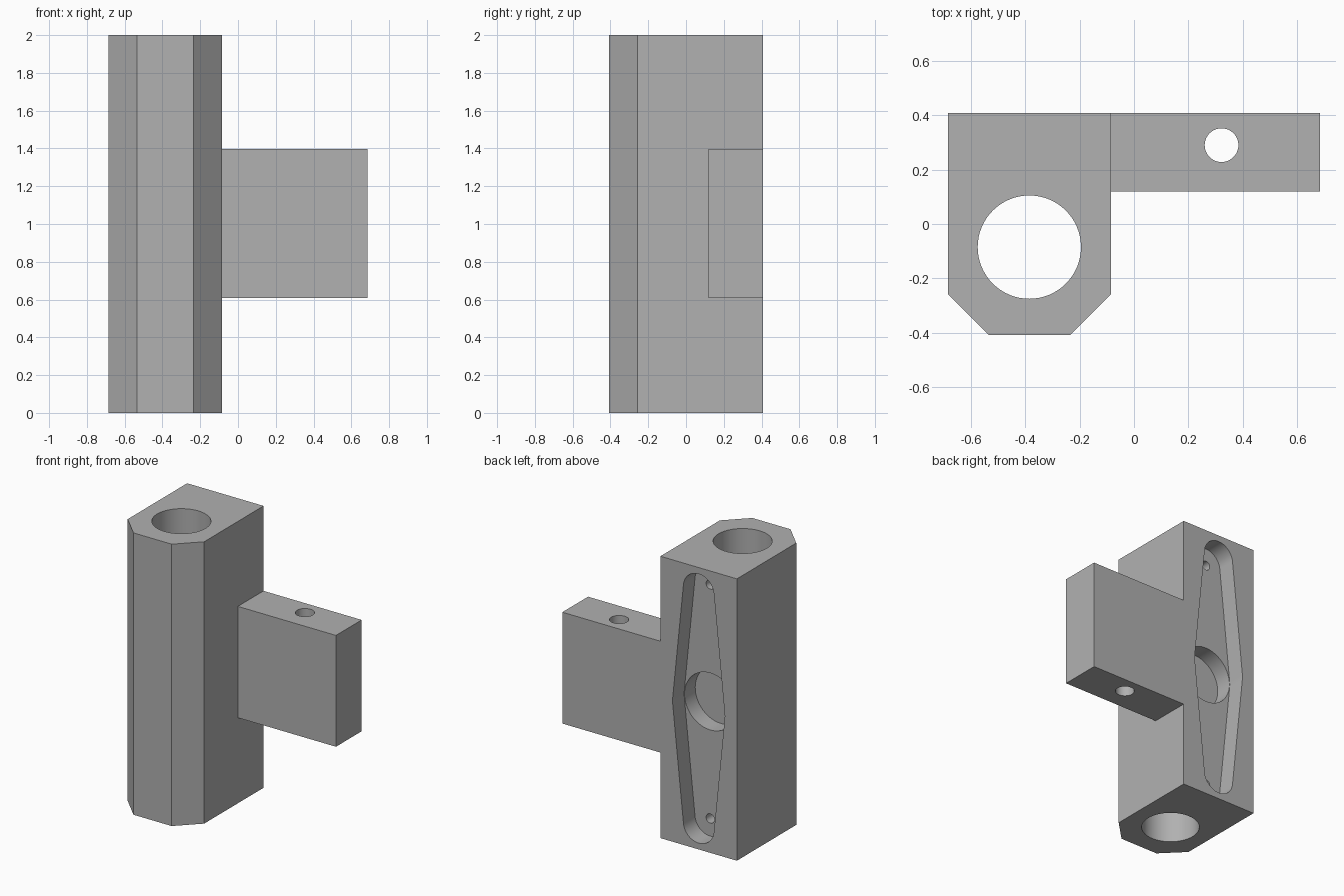
import bpy, bmesh
from math import sin, cos, pi, asin, radians
from mathutils import Vector

cube = bpy.data.objects.get("Cube")
if cube:
    bpy.data.objects.remove(cube, do_unlink=True)

gray = bpy.data.materials.new("plain gray")
gray.use_nodes = True
color = (0.44, 0.44, 0.44, 1)
gray.diffuse_color = color
gray.node_tree.nodes["Principled BSDF"].inputs["Base Color"].default_value = color


def prism(name, outline, direction):
    """Extrude a closed 3D outline along a direction."""
    bm = bmesh.new()
    face = bm.faces.new([bm.verts.new(p) for p in outline])
    new = bmesh.ops.extrude_face_region(bm, geom=[face])["geom"]
    moved = [v for v in new if isinstance(v, bmesh.types.BMVert)]
    bmesh.ops.translate(bm, verts=moved, vec=Vector(direction))
    bmesh.ops.recalc_face_normals(bm, faces=bm.faces)
    mesh = bpy.data.meshes.new(name)
    bm.to_mesh(mesh)
    bm.free()
    mesh.materials.append(gray)
    ob = bpy.data.objects.new(name, mesh)
    bpy.context.collection.objects.link(ob)
    return ob


def arc(cx, cy, r, start, end, steps):
    return [(cx + r * cos(start + (end - start) * i / steps),
             cy + r * sin(start + (end - start) * i / steps)) for i in range(steps + 1)]


def circle(cx, cy, r, steps=64):
    return arc(cx, cy, r, 0, 2 * pi, steps)[:-1]


def combine(target, tool, operation):
    tool.hide_render = True
    bpy.context.view_layer.objects.active = target
    mod = target.modifiers.new(operation.lower(), "BOOLEAN")
    mod.operation, mod.solver, mod.object = operation, "EXACT", tool
    bpy.ops.object.modifier_apply(modifier=mod.name)
    bpy.data.objects.remove(tool, do_unlink=True)


def cut_down(name, outline):
    combine(body, prism(name, [(x, y, -0.1) for x, y in outline], (0, 0, 2.2)), "DIFFERENCE")


def cut_back(name, outline, near, far):
    combine(body, prism(name, [(x, near, z) for x, z in outline], (0, far - near, 0)), "DIFFERENCE")


LEFT, RIGHT, BACK, FRONT = -0.685, -0.085, 0.408, -0.408
MID, CHAMFER = -0.385, 0.15

# Upright block with two chamfered front corners
profile = [(LEFT, BACK), (LEFT, FRONT + CHAMFER), (LEFT + CHAMFER, FRONT),
           (RIGHT - CHAMFER, FRONT), (RIGHT, FRONT + CHAMFER), (RIGHT, BACK)]
body = prism("bracket_body", [(x, y, 0) for x, y in profile], (0, 0, 2))

# Side arm, flush with the back
arm = prism("side_arm", [(RIGHT - 0.08, 0.12, 0.607), (0.685, 0.12, 0.607),
                         (0.685, BACK, 0.607), (RIGHT - 0.08, BACK, 0.607)], (0, 0, 0.79))
combine(body, arm, "UNION")

# Vertical bore and arm pin hole
cut_down("bore", circle(MID, -0.085, 0.19))
cut_down("pin_hole", circle(0.322, 0.29, 0.062, 48))

# Tapered pocket: tangent hull of a wide middle circle and two end circles
wide, narrow, reach, floor = 0.205, 0.12, 0.835, BACK - 0.13
tilt = asin((wide - narrow) / reach)
pocket = (arc(MID, 1, wide, -tilt, tilt, 4)
          + arc(MID, 1 + reach, narrow, tilt, pi - tilt, 28)
          + arc(MID, 1, wide, pi - tilt, pi + tilt, 4)
          + arc(MID, 1 - reach, narrow, pi + tilt, 2 * pi - tilt, 28))
cut_back("pocket", pocket, BACK + 0.1, floor)

# Round recess and screw holes in the pocket floor
cut_back("recess", circle(MID, 1, wide - 0.003), floor + 0.05, floor - 0.12)
for side in (-1, 1):
    cut_back("screw_hole", circle(MID, 1 + side * 0.83, 0.033, 32), floor + 0.05, floor - 0.1)

bpy.ops.object.select_all(action="DESELECT")
body.select_set(True)
bpy.context.view_layer.objects.active = body
bpy.ops.object.shade_smooth_by_angle(angle=radians(20))
